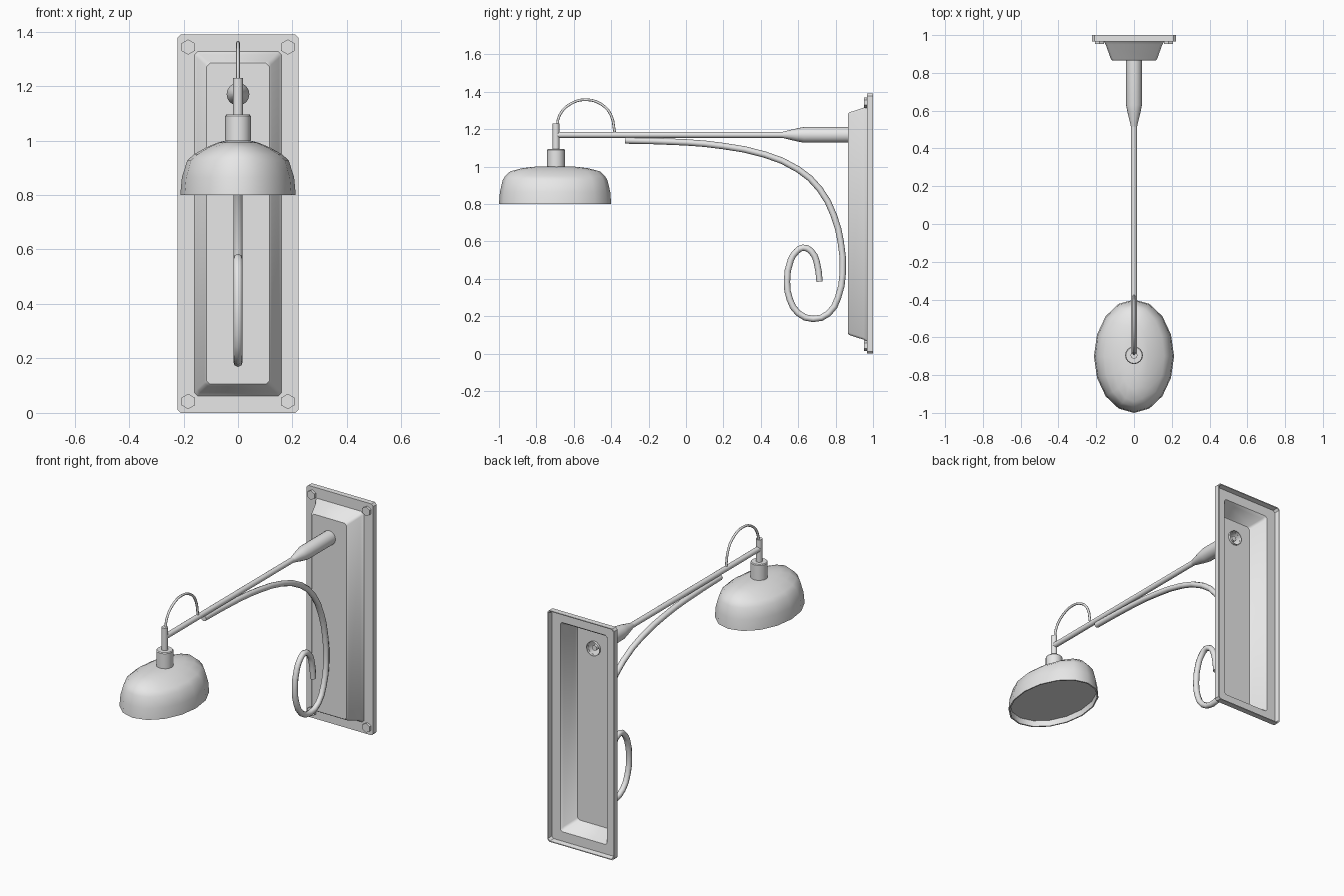
import bpy, bmesh, math
from mathutils import Matrix, Vector

if "Cube" in bpy.data.objects:
    bpy.data.objects.remove(bpy.data.objects["Cube"], do_unlink=True)

GREY = (0.8, 0.8, 0.8, 1.0)
metal = bpy.data.materials.new("plain_grey_metal")
metal.use_nodes = True
metal.diffuse_color = GREY
metal.node_tree.nodes["Principled BSDF"].inputs["Base Color"].default_value = GREY

LAMP_Y = -0.695
ARM_Z = 1.17
MID_Z = 0.695
SHEET = 0.004


def activate(obj):
    bpy.ops.object.select_all(action="DESELECT")
    obj.select_set(True)
    bpy.context.view_layer.objects.active = obj


def skin_loops(name, loops, cap_start=True, cap_end=True, smooth=30):
    """Bridge a chain of equal closed loops into one mesh object."""
    bm = bmesh.new()
    rings = [[bm.verts.new(p) for p in loop] for loop in loops]
    for a, b in zip(rings, rings[1:]):
        for i in range(len(a)):
            j = (i + 1) % len(a)
            bm.faces.new((a[i], a[j], b[j], b[i]))
    if cap_start:
        bm.faces.new(rings[0][::-1])
    if cap_end:
        bm.faces.new(rings[-1])
    bmesh.ops.recalc_face_normals(bm, faces=bm.faces[:])
    mesh = bpy.data.meshes.new(name)
    bm.to_mesh(mesh)
    bm.free()
    mesh.materials.append(metal)
    obj = bpy.data.objects.new(name, mesh)
    bpy.context.collection.objects.link(obj)
    activate(obj)
    if smooth:
        bpy.ops.object.shade_smooth_by_angle(angle=math.radians(smooth))
    return obj


def oval(rx, ry, h, sides, phase=0):
    return [Vector((rx * math.cos(a), ry * math.sin(a), h))
            for a in (math.tau * i / sides + phase for i in range(sides))]


def lathe(name, profile, origin, sides=16, along_y=False, phase=0, **kw):
    """Turn (radius, height) pairs around z, or around y."""
    turn = Matrix.Rotation(math.radians(-90), 3, "X") if along_y else Matrix.Identity(3)
    loops = [[Vector(origin) + turn @ p for p in oval(r, r, h, sides, phase)]
             for r, h in profile]
    return skin_loops(name, loops, **kw)


def plate_loop(half_x, margin_z, y, cut=0.012):
    """Rectangle with clipped corners, facing along y."""
    hz = MID_Z - margin_z
    pts = []
    for sx, sz in ((1, 1), (-1, 1), (-1, -1), (1, -1)):
        pair = [(sx * half_x, y, MID_Z + sz * (hz - cut)),
                (sx * (half_x - cut), y, MID_Z + sz * hz)]
        pts += pair if sx == sz else pair[::-1]
    return pts


def rod(name, points, radius, steps):
    """Round bent rod through (y, z) points."""
    curve = bpy.data.curves.new(name, "CURVE")
    curve.dimensions = "3D"
    curve.bevel_depth = radius
    curve.bevel_resolution = 2
    curve.use_fill_caps = True
    curve.resolution_u = steps
    spline = curve.splines.new("BEZIER")
    spline.bezier_points.add(len(points) - 1)
    for bp, (y, z) in zip(spline.bezier_points, points):
        bp.co = (0, y, z)
        bp.handle_left_type = bp.handle_right_type = "AUTO"
    curve.materials.append(metal)
    obj = bpy.data.objects.new(name, curve)
    bpy.context.collection.objects.link(obj)
    activate(obj)
    bpy.ops.object.convert(target="MESH")
    bpy.ops.object.shade_smooth_by_angle(angle=math.radians(50))


# Wall plate: pressed sheet with a raised panel, a flange and a turned-back rim
panel = [(0.115, 0.106, 0.866), (0.123, 0.099, 0.875), (0.15, 0.075, 0.95), (0.16, 0.0625, 0.967)]
front = [plate_loop(*p) for p in panel]
rim = [plate_loop(0.222, 0, 0.967), plate_loop(0.222, 0, 1.0),
       plate_loop(0.217, 0.005, 1.0), plate_loop(0.212, 0.01, 0.967 + SHEET)]
back = [plate_loop(x - SHEET, m + SHEET, y + SHEET) for x, m, y in reversed(panel)]
wall_plate = skin_loops("wall_plate", front + rim + back, smooth=40)

# Hole where the arm passes through the plate
cutter = lathe("arm_hole_cutter", [(0.041, 0.8), (0.041, 0.95)], (0, 0, ARM_Z),
               along_y=True, smooth=0)
cutter.hide_render = True
cutter.hide_viewport = True
hole = wall_plate.modifiers.new("arm_hole", "BOOLEAN")
hole.operation = "DIFFERENCE"
hole.solver = "EXACT"
hole.object = cutter

# Hexagonal bolts in the four corners
for side, sx in (("left", 1), ("right", -1)):
    for level, z in (("lower", 0.042), ("upper", 1.343)):
        lathe(f"{side}_{level}_bolt", [(0.028, 0.953), (0.028, 0.97)],
              (sx * 0.183, 0, z), sides=6, along_y=True, phase=math.pi / 6, smooth=0)

# Straight arm inside a tapered sleeve that is open at the wall
lathe("arm_sleeve", [(0.042, 0.885), (0.042, 0.63), (0.034, 0.59), (0.016, 0.515)],
      (0, 0, ARM_Z), along_y=True, cap_start=False, cap_end=False)
lathe("arm", [(0.016, 0.87), (0.016, LAMP_Y)], (0, 0, ARM_Z), along_y=True)

# Scrolled brace under the arm
rod("scroll_brace", [
    (-0.325, 1.14), (0, 1.13), (0.2, 1.11), (0.42, 1.065), (0.6, 0.985),
    (0.715, 0.88), (0.79, 0.74), (0.827, 0.6), (0.838, 0.43), (0.813, 0.3),
    (0.762, 0.215), (0.68, 0.186), (0.6, 0.217), (0.555, 0.29), (0.54, 0.385),
    (0.56, 0.5), (0.59, 0.546), (0.625, 0.567), (0.667, 0.55), (0.698, 0.495), (0.714, 0.385),
], 0.017, 2)

# Lamp holder: stem, socket and cable loop
lathe("stem", [(0.018, 1.08), (0.018, 1.23)], (0, LAMP_Y, 0))
lathe("socket", [(0.047, 0.98), (0.047, 1.09), (0.043, 1.095)], (0, LAMP_Y, 0))
rod("cable", [(-0.69, 1.2), (-0.676, 1.275), (-0.615, 1.337), (-0.535, 1.358),
              (-0.455, 1.335), (-0.403, 1.28), (-0.38, 1.175)], 0.007, 3)

# Oval shade, longer along the arm, with a shallow recess underneath
shade_rings = [(0.045, 0.107, 1.0), (0.075, 0.175, 0.992), (0.116, 0.24, 0.975),
               (0.16, 0.267, 0.95), (0.186, 0.28, 0.928), (0.206, 0.295, 0.865),
               (0.212, 0.3, 0.8), (0.205, 0.291, 0.8), (0.203, 0.289, 0.835)]
shade = skin_loops("shade", [oval(rx, ry, z, 16) for rx, ry, z in shade_rings], smooth=40)
shade.location.y = -0.7
